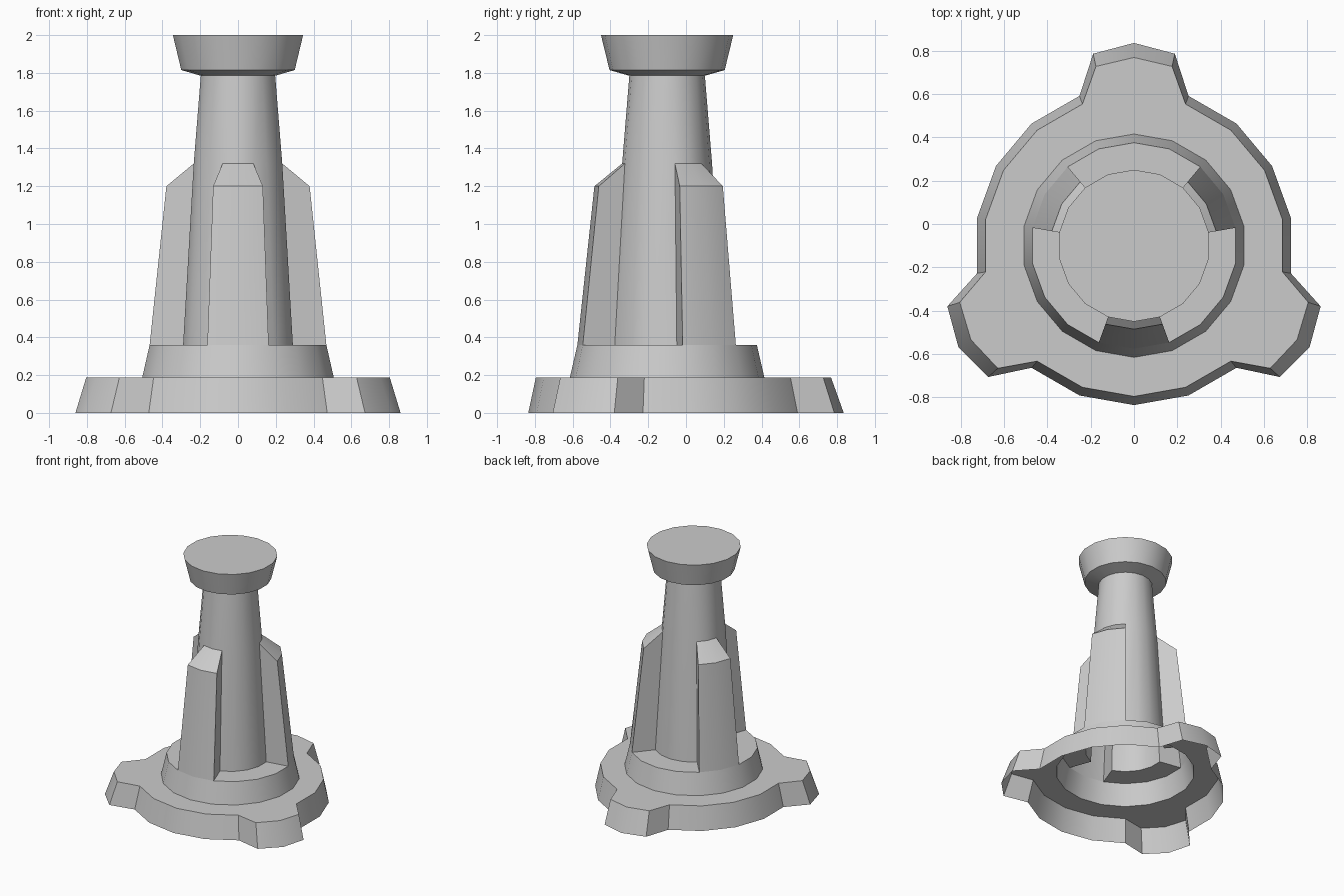
import bpy, bmesh
from math import sin, cos, radians

if "Cube" in bpy.data.objects:
    bpy.data.objects.remove(bpy.data.objects["Cube"])

CY = -0.1    # the turning axis sits slightly forward of the origin
N = 18       # sides; corners lie on -90 degrees + 20 * i


def pt(r, deg, z):
    return (r * cos(radians(deg)), CY + r * sin(radians(deg)), z)


def ang(i):
    return -90 + 20 * i


def finish(name, faces):
    """Make an open-shell object from faces given as lists of points."""
    bm = bmesh.new()
    for f in faces:
        bm.faces.new([bm.verts.new(p) for p in f])
    bmesh.ops.remove_doubles(bm, verts=bm.verts, dist=0.0005)
    me = bpy.data.meshes.new(name)
    bm.to_mesh(me)
    bm.free()
    ob = bpy.data.objects.new(name, me)
    bpy.context.collection.objects.link(ob)
    bpy.ops.object.select_all(action='DESELECT')
    ob.select_set(True)
    bpy.context.view_layer.objects.active = ob
    bpy.ops.object.shade_smooth_by_angle(angle=radians(30))
    return ob


def sector(profile, i):
    """Faces of one 20 degree slice of a profile of (radius, z), bottom to top."""
    a, b = ang(i), ang(i + 1)
    return [[pt(r0, a, z0), pt(r0, b, z0), pt(r1, b, z1), pt(r1, a, z1)]
            for (r0, z0), (r1, z1) in zip(profile, profile[1:])]


# Base plate: sloped rim with three tabs, flat top, open underneath
def edge_path(i, top):
    a, b = ang(i), ang(i + 1)
    z = 0.187 if top else 0
    body, side, tip = (0.695, 0.845, 0.868) if top else (0.735, 0.905, 0.935)
    if i % 6 == 2:      # rising half of a tab
        return [pt(body, a, z), pt(side, b - 12, z), pt(tip, b, z)]
    if i % 6 == 3:      # falling half of a tab
        return [pt(tip, a, z), pt(side, a + 12, z), pt(body, b, z)]
    return [pt(body, a, z), pt(body, b, z)]


faces = []
for i in range(N):
    lo, hi = edge_path(i, False), edge_path(i, True)
    for k in range(len(lo) - 1):
        faces.append([lo[k], lo[k + 1], hi[k + 1], hi[k]])
    faces.append(hi + [pt(0.515, ang(i + 1), 0.187), pt(0.515, ang(i), 0.187)])
finish("base_plate", faces)

# Collar on the plate
collar = [(0.515, 0.187), (0.475, 0.36)]
finish("collar", [f for i in range(N) for f in sector(collar, i)])

# Tapered column with three buttress fins
fin = [(0.475, 0.36), (0.385, 1.2), (0.238, 1.32), (0.2, 1.785)]
plain = [(0.475, 0.36), (0.295, 0.36), (0.238, 1.32), (0.2, 1.785)]
faces = []
for i in range(N):
    faces += sector(fin if i % 6 in (0, 5) else plain, i)
    wall = [pt(r, ang(i), z) for r, z in fin[:3] + [plain[1]]]
    if i % 6 == 5:
        faces.append(wall)
    elif i % 6 == 1:
        faces.append(wall[::-1])
finish("finned_column", faces)

# Flared head with a flat top
head = [(0.2, 1.785), (0.305, 1.815), (0.35, 2.0)]
faces = [f for i in range(N) for f in sector(head, i)]
faces.append([pt(0.35, ang(i), 2.0) for i in range(N)])
finish("head", faces)
